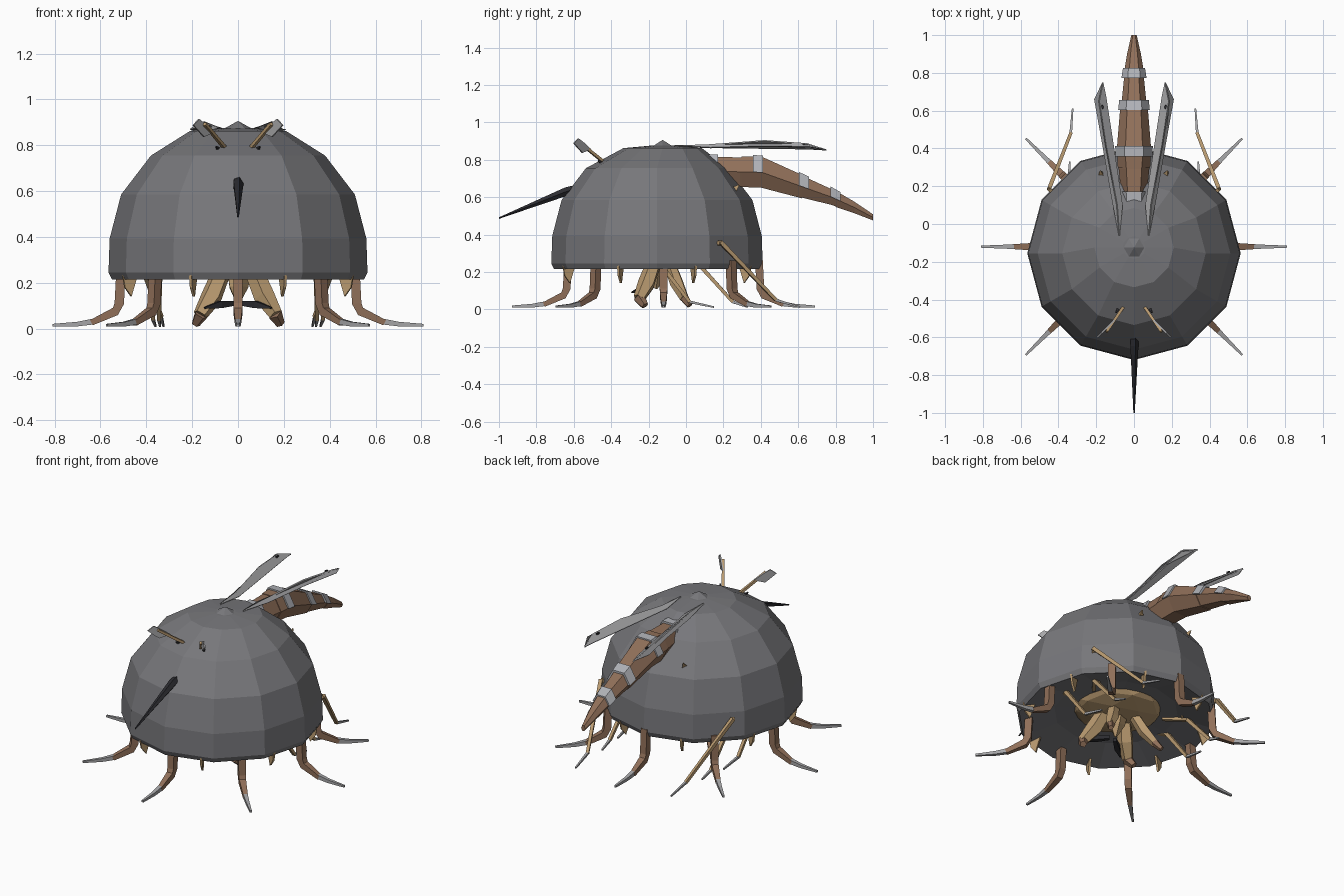
import bpy, bmesh, math
from mathutils import Vector

if "Cube" in bpy.data.objects:
    bpy.data.objects.remove(bpy.data.objects["Cube"])


def material(name, *rgb):
    m = bpy.data.materials.new(name)
    m.use_nodes = True
    m.diffuse_color = (*rgb, 1)
    m.node_tree.nodes["Principled BSDF"].inputs["Base Color"].default_value = (*rgb, 1)
    return m


SHELL = material("shell grey", .185, .185, .197)
BROWN = material("brown chitin", .28, .16, .1)
TAN = material("tan chitin", .48, .32, .16)
BAND = material("pale grey band", .43, .44, .47)
WING = material("wing grey", .38, .38, .39)
DARK = material("near black", .025, .025, .03)
CY = -.155      # middle of the dome
LEG_Y = -.12    # middle of the ring of legs


def finish(name, bm, mat):
    bmesh.ops.recalc_face_normals(bm, faces=bm.faces)
    mesh = bpy.data.meshes.new(name)
    bm.to_mesh(mesh)
    bm.free()
    ob = bpy.data.objects.new(name, mesh)
    bpy.context.scene.collection.objects.link(ob)
    mesh.materials.append(mat)
    return ob


def loft(name, rings, mat):
    """Skin a list of closed rings of points and cap both ends."""
    bm = bmesh.new()
    rows = [[bm.verts.new(p) for p in ring] for ring in rings]
    n = len(rows[0])
    for a, b in zip(rows, rows[1:]):
        for i in range(n):
            j = (i + 1) % n
            bm.faces.new((a[i], a[j], b[j], b[i]))
    bm.faces.new(rows[0])
    bm.faces.new(rows[-1])
    return finish(name, bm, mat)


def limb(name, pts, radii, mat, sides=5):
    """Tapered tube along a path."""
    pts = [Vector(p) for p in pts]
    rings = []
    for i, p in enumerate(pts):
        t = (pts[min(i + 1, len(pts) - 1)] - pts[max(i - 1, 0)]).normalized()
        u = t.cross(Vector((0, 0, 1)))
        u = u.normalized() if u.length > .01 else Vector((1, 0, 0))
        v = t.cross(u)
        angles = [math.tau * (k + .5) / sides for k in range(sides)]
        rings.append([p + (u * math.cos(a) + v * math.sin(a)) * radii[i] for a in angles])
    return loft(name, rings, mat)


def plate(name, pts, mat, thick=.008):
    """Thin solid from an outline."""
    bm = bmesh.new()
    bm.faces.new([bm.verts.new(p) for p in pts])
    ob = finish(name, bm, mat)
    mod = ob.modifiers.new("thickness", "SOLIDIFY")
    mod.thickness, mod.offset = thick, 0
    return ob


def circle(r, y, z, n=12):
    return [(r * math.cos(math.tau * k / n), y + r * math.sin(math.tau * k / n), z) for k in range(n)]


# Faceted dome with a shallow hollow underneath and a small peak
profile = [(.12, .285), (.35, .265), (.55, .215), (.565, .245), (.56, .393), (.51, .585), (.38, .755), (.21, .862)]
loft("dome_shell", [circle(r, CY if z < .8 else -.125, z) for r, z in profile], SHELL)
loft("dome_cap", [circle(.21, -.125, .862), circle(.06, -.125, .876)], SHELL)
loft("dome_peak", [circle(.065, -.125, .87, 6), circle(.002, -.125, .905, 6)], SHELL)

# Eight walking legs, with spikes under the rim between them
for k in range(8):
    a = math.tau * k / 8

    def at(r, z, turn=0, y=LEG_Y):
        return (r * math.cos(a + turn), y + r * math.sin(a + turn), z)

    limb(f"walking_leg_{k + 1}", [at(.51, .26), at(.518, .11), at(.535, .075), at(.64, .026)],
         [.029, .029, .027, .018], BROWN, 4)
    limb(f"leg_claw_{k + 1}", [at(.63, .031), at(.7, .02), at(.81, .015)], [.018, .014, .008], WING, 4)
    t = math.pi / 8
    plate(f"rim_spike_{k + 1}", [at(.47, .25, t, CY), at(.545, .235, t, CY),
                                 at(.535, .18, t, CY), at(.505, .14, t, CY)], TAN, .012)

# Body bulging down inside the hollow
bm = bmesh.new()
bmesh.ops.create_icosphere(bm, subdivisions=2, radius=1)
for v in bm.verts:
    v.co = Vector((v.co.x * .26, v.co.y * .26 - .14, v.co.z * .085 + .295))
finish("inner_body", bm, TAN)
limb("belly_spike", [(0, -.14, .24), (0, -.15, .18), (0, -.16, .11)], [.055, .045, .008], TAN)

# Abdomen: a curved, tapering body with four pale bands
SECTIONS = [(.08, .745, .055, .08), (.29, .735, .075, .085), (.4, .735, .08, .088),
            (.61, .66, .064, .066), (.78, .60, .048, .046), (.9, .545, .03, .03), (1.0, .492, .009, .014)]


def section(y):
    for a, b in zip(SECTIONS, SECTIONS[1:]):
        if a[0] <= y <= b[0]:
            t = (y - a[0]) / (b[0] - a[0])
            return [p + (q - p) * t for p, q in zip(a, b)]


def arc(y, grow=0, count=6):
    """Six-sided cross-section, or only its upper half for count 4."""
    y, z, rx, rz = section(y)
    return [((rx + grow) * math.cos(math.pi * k / 3) * 1.08, y,
             z + (rz + grow) * math.sin(math.pi * k / 3) * 1.05) for k in range(count)]


for i, (y0, y1) in enumerate([(.08, .298), (.298, .62), (.62, .8), (.8, 1.0)]):
    ys = [y0] + [s[0] for s in SECTIONS if y0 < s[0] < y1] + [y1]
    loft(f"abdomen_segment_{i + 1}", [arc(y, .004 * (i % 2)) for y in ys], BROWN)
for i, y in enumerate((.145, .385, .63, .8)):
    loft(f"abdomen_band_{i + 1}", [arc(y + d, .013, 4) for d in (-.027, .027)], BAND)

# Front horn
limb("front_horn", [(0, -.56, .655), (0, -.64, .63), (0, -.78, .575), (0, -1, .488)],
     [.018, .024, .016, .004], DARK, 5)

for s, side in ((1, "left"), (-1, "right")):
    # Long wings, each folded along a ridge
    root, tip = (s * .078, -.06, .875), (s * .165, .75, .852)
    ridge = [(s * .09, .1, .878), (s * .15, .42, .902), (s * .185, .65, .885)]
    inner = [(s * .062, .1, .866), (s * .11, .42, .862), (s * .15, .68, .858)]
    outer = [(s * .115, .13, .864), (s * .165, .42, .872), (s * .208, .66, .868)]
    plate(f"{side}_wing_inner", [root] + inner + [tip] + ridge[::-1], WING)
    plate(f"{side}_wing_outer", [root] + outer + [tip] + ridge[::-1], WING)
    limb(f"{side}_wing_spot", [(s * .165, .61, .886), (s * .168, .63, .886)], [.007, .006], DARK, 4)

    # Antennae with diamond paddles
    limb(f"{side}_antenna", [(s * .05, -.43, .78), (s * .145, -.57, .893)], [.011, .01], TAN, 4)
    mid, along = Vector((s * .15, -.555, .872)), Vector((s * .035, -.035, .012))
    up = Vector((0, 0, .035))
    plate(f"{side}_antenna_paddle", [mid - along * 1.3, mid + up * .6 - along * .3, mid + along * .6 + up,
                                     mid + along * 1.3, mid - up], WING)
    limb(f"{side}_brow_thorn", [(s * .08, -.44, .775), (s * .095, -.47, .795)], [.013, .004], DARK, 4)
    limb(f"{side}_back_thorn", [(s * .168, .25, .63), (s * .178, .283, .665)], [.026, .003], TAN, 3)

    # Slender inner legs, the hind pair with knees through the dome
    for part, path in (
            ("hind", [(.3, .05, .26), (.45, .185, .36), (.335, .48, .05), (.325, .61, .012)]),
            ("middle", [(.3, -.28, .3), (.37, -.15, .26), (.37, .02, .04), (.36, .15, .012)]),
            ("inner", [(.25, -.05, .27), (.34, .06, .25), (.345, .25, .04), (.34, .33, .012)])):
        p = [(s * x, y, z) for x, y, z in path]
        limb(f"{side}_{part}_thigh", p[:2], [.014, .014], TAN, 4)
        limb(f"{side}_{part}_shin", p[1:3], [.015, .012], TAN, 4)
        limb(f"{side}_{part}_foot", p[2:], [.01, .006], WING, 4)

    # Heavy limbs under the body, with brown feet, and dark jaws between them
    for part, y0, y1, size in (("fore", -.17, -.25, 1), ("rear", -.09, -.01, .75)):
        limb(f"{side}_{part}_arm", [(s * .07, y0, .25), (s * .115, (y0 + y1) / 2, .14), (s * .165, y1, .06)],
             [.042 * size, .048 * size, .032 * size], TAN)
        limb(f"{side}_{part}_foot_pad", [(s * .16, y1, .065), (s * .185, y1 + .03, .02)],
             [.033 * size, .02 * size], BROWN)
    limb(f"{side}_jaw", [(s * .02, -.19, .11), (s * .08, -.24, .105), (s * .145, -.29, .09)],
         [.014, .022, .005], DARK, 4)
